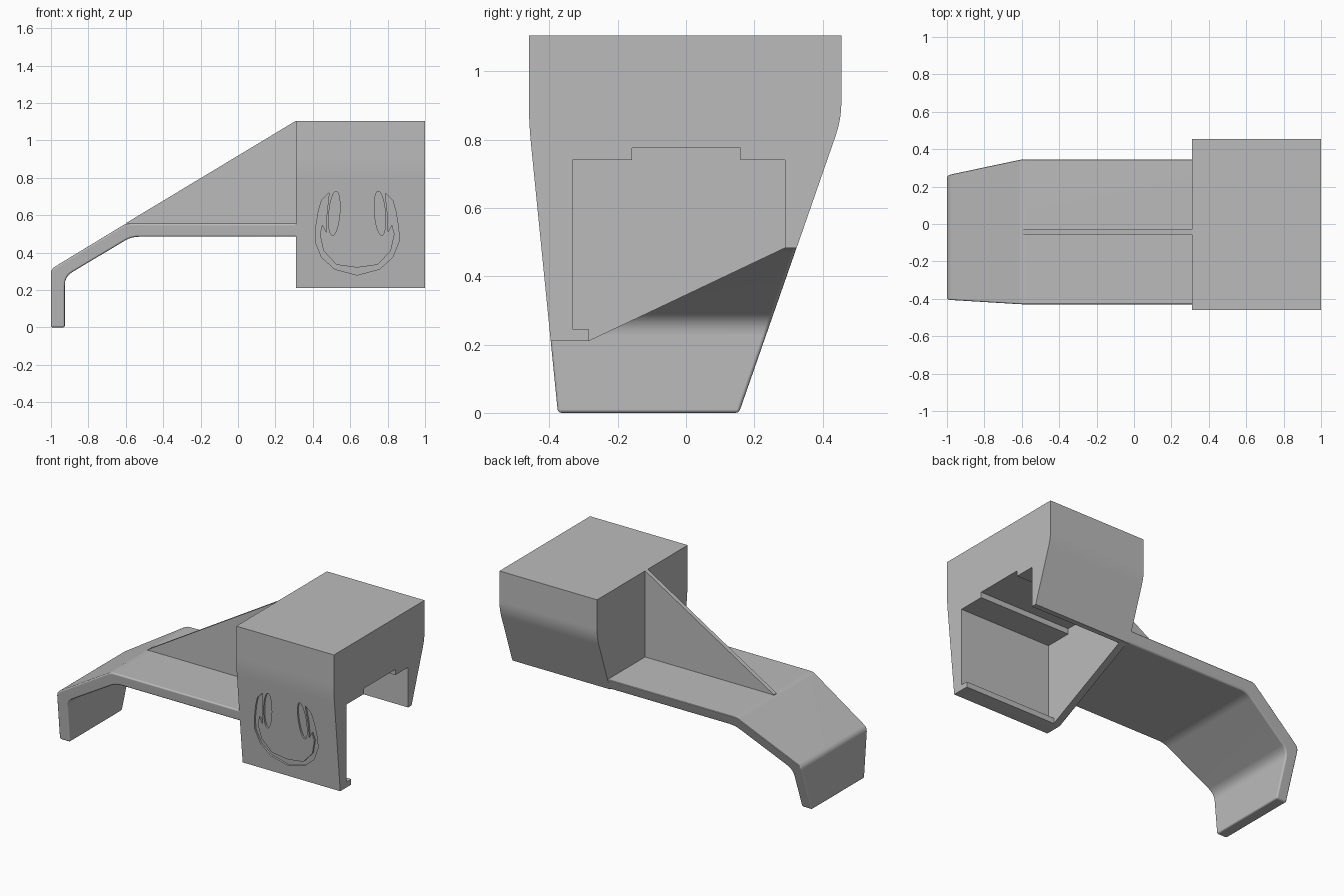
import bpy, bmesh, math
from mathutils import Vector, Matrix

cube = bpy.data.objects.get("Cube")
if cube:
    bpy.data.objects.remove(cube, do_unlink=True)

grey = bpy.data.materials.new("plain_grey")
grey.use_nodes = True
GREY = (0.5, 0.5, 0.5, 1)
grey.diffuse_color = GREY
grey.node_tree.nodes["Principled BSDF"].inputs["Base Color"].default_value = GREY


def fillet(points, steps=4):
    """Round the profile corners that carry a third value, the tangent length."""
    out = []
    for i, p in enumerate(points):
        c = Vector(p[:2])
        if len(p) < 3:
            out.append(c)
            continue
        a = c + (Vector(points[i - 1][:2]) - c).normalized() * p[2]
        b = c + (Vector(points[(i + 1) % len(points)][:2]) - c).normalized() * p[2]
        for k in range(steps + 1):
            t = k / steps
            out.append(a * (1 - t) ** 2 + c * 2 * t * (1 - t) + b * t * t)
    return out


def prism(name, profile, axis, lo, hi):
    """Extrude a profile along x (profile is y, z) or along y (profile is x, z)."""
    bm = bmesh.new()

    def at(p, d):
        return (d, p[0], p[1]) if axis == "x" else (p[0], d, p[1])
    face = bm.faces.new([bm.verts.new(at(p, lo)) for p in profile])
    ext = bmesh.ops.extrude_face_region(bm, geom=[face])
    for v in ext["geom"]:
        if isinstance(v, bmesh.types.BMVert):
            v.co["xyz".index(axis)] = hi
    bmesh.ops.recalc_face_normals(bm, faces=bm.faces)
    mesh = bpy.data.meshes.new(name)
    bm.to_mesh(mesh)
    bm.free()
    mesh.materials.append(grey)
    ob = bpy.data.objects.new(name, mesh)
    bpy.context.collection.objects.link(ob)
    return ob


def activate(ob):
    bpy.ops.object.select_all(action="DESELECT")
    ob.select_set(True)
    bpy.context.view_layer.objects.active = ob


def cut(ob, cutter):
    mod = ob.modifiers.new("cut", "BOOLEAN")
    mod.operation, mod.solver, mod.object = "DIFFERENCE", "EXACT", cutter
    activate(ob)
    bpy.ops.object.modifier_apply(modifier=mod.name)
    bpy.data.objects.remove(cutter, do_unlink=True)


def finish(ob):
    activate(ob)
    bpy.ops.object.shade_smooth_by_angle(angle=math.radians(35))
    ob.modifiers.new("flat_large_faces", "WEIGHTED_NORMAL").keep_sharp = True


def bevel_edges(ob, width):
    bm = bmesh.new()
    bm.from_mesh(ob.data)
    edges = [e for e in bm.edges if e.calc_face_angle(0) > 1]
    bmesh.ops.bevel(bm, geom=edges, offset=width, segments=3, profile=0.5, affect="EDGES")
    bm.to_mesh(ob.data)
    bm.free()


# Tapering side planes shared by the housing and the arm
def front_y(z):
    return -0.375 - 0.1 * z


def back_y(z):
    return 0.155 + 0.349 * z


# Housing: a block with a sloping underside
housing = prism("housing", fillet([
    (-0.46, 1.105), (-0.46, 0.85, 0.06), (-0.396, 0.21), (-0.285, 0.21),
    (0.29, 0.483), (0.324, 0.483), (0.455, 0.86, 0.05), (0.455, 1.105)]), "x", 0.31, 1.0)

# Stepped cavity, open below and at the outer end, with a retaining lip
cut(housing, prism("cavity_cutter", [
    (-0.332, 0.245), (-0.332, 0.74), (-0.158, 0.74), (-0.158, 0.775), (0.16, 0.775),
    (0.16, 0.74), (0.29, 0.74), (0.29, 0.1), (-0.285, 0.1), (-0.285, 0.245)],
    "x", 0.355, 1.1))

# Smile and eyes engraved in the front
half = [(0.12, 0.312), (0.19, 0.375), (0.224, 0.46), (0.222, 0.53), (0.207, 0.62),
        (0.19, 0.68), (0.15, 0.72), (0.163, 0.6), (0.165, 0.51), (0.186, 0.55),
        (0.2, 0.5), (0.18, 0.41), (0.11, 0.335)]
CX = 0.637
band = ([(CX, 0.28)] + [(CX + x, z) for x, z in half] + [(CX, 0.32)]
        + [(CX - x, z) for x, z in reversed(half)])
engravings = [band]
for side in (-1, 1):
    eye = []
    for k in range(24):
        a = math.tau * k / 24
        x, z = 0.029 * math.cos(a), 0.118 * math.sin(a)
        eye.append((CX + side * (0.122 + x - 0.08 * z), 0.61 + z))
    engravings.append(eye)
for outline in engravings:
    cutter = prism("engraving_cutter", outline, "y", -0.1, 0.012)
    for v in cutter.data.vertices:
        v.co.y += front_y(v.co.z)
    cut(housing, cutter)
finish(housing)

# Bent arm and foot, tapered to the side planes
arm = prism("arm", fillet([
    (0.33, 0.555), (-0.6, 0.555, 0.02), (-1.0, 0.312, 0.025), (-1.0, 0.0), (-0.926, 0.0),
    (-0.926, 0.272, 0.045), (-0.57, 0.485, 0.04), (0.33, 0.485)]), "y", -1, 1)
for v in arm.data.vertices:
    v.co.y = front_y(v.co.z) if v.co.y < 0 else back_y(v.co.z)
bevel_edges(arm, 0.01)
finish(arm)

# Thin upright web bracing the arm against the housing
web = prism("web", [(-0.6, 0.55), (0.32, 0.55), (0.32, 1.105), (0.31, 1.105), (-0.6, 0.557)],
            "y", -0.057, -0.03)
finish(web)
